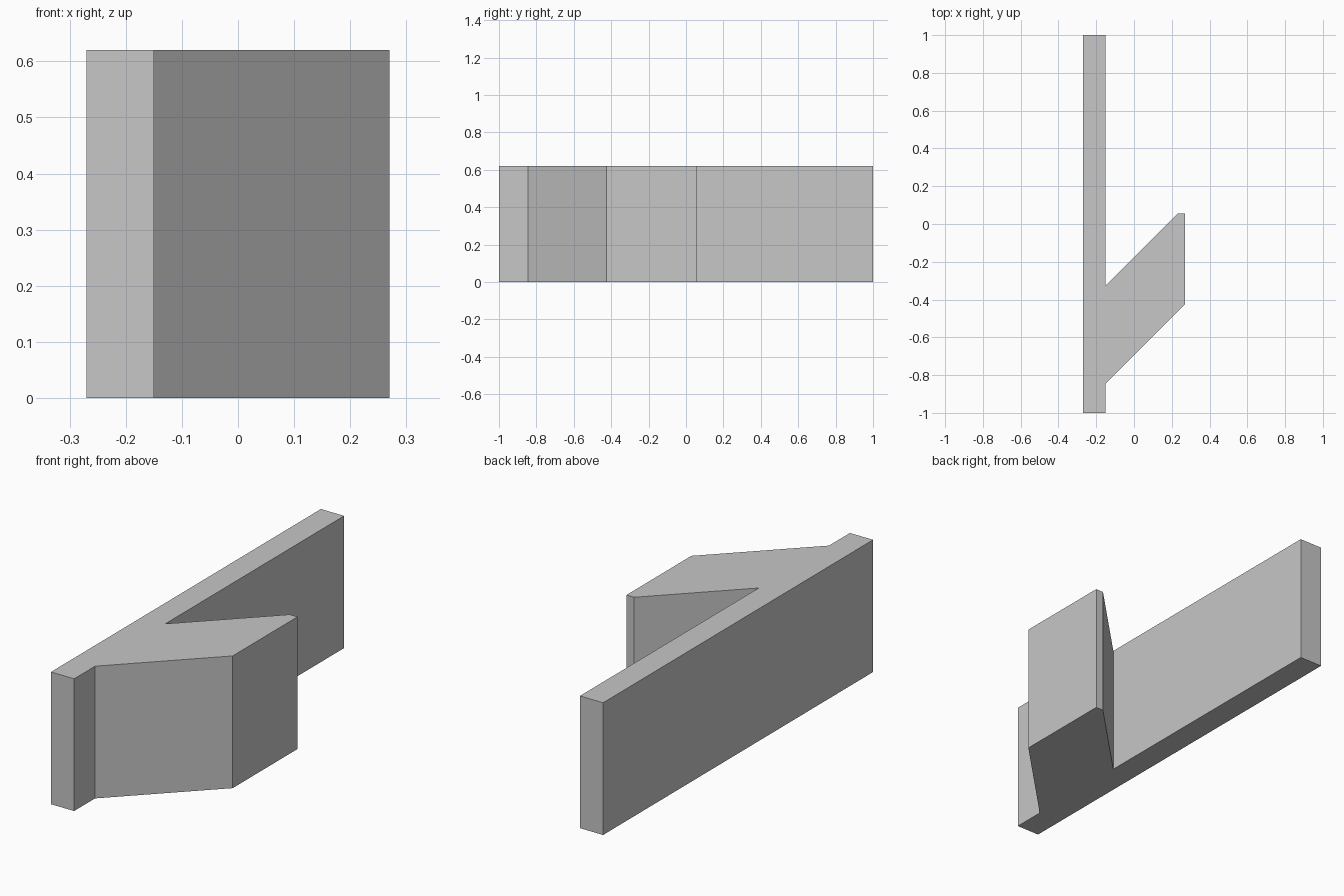
import bpy
import bmesh

cube = bpy.data.objects.get("Cube")
if cube:
    bpy.data.objects.remove(cube, do_unlink=True)

HEIGHT = 0.62

# Single flat grey
grey = bpy.data.materials.new("light_grey")
grey.use_nodes = True
colour = (0.57, 0.57, 0.57, 1)
grey.diffuse_color = colour
grey.node_tree.nodes["Principled BSDF"].inputs["Base Color"].default_value = colour

# Plan outline: long flat plate with a slanted hook on its +x side
outline = [
    (-0.27, -1.0), (-0.15, -1.0),               # front end of plate
    (-0.15, -0.845), (0.27, -0.425),            # slanted front of hook
    (0.27, 0.055), (0.23, 0.055),               # hook tip
    (-0.15, -0.325),                            # notch behind hook
    (-0.15, 1.0), (-0.27, 1.0),                 # back end of plate
]

# Extrude the outline upward into one solid
bm = bmesh.new()
base = bm.faces.new([bm.verts.new((x, y, 0)) for x, y in outline])
result = bmesh.ops.extrude_face_region(bm, geom=[base], use_keep_orig=True)
top = [g for g in result["geom"] if isinstance(g, bmesh.types.BMVert)]
bmesh.ops.translate(bm, vec=(0, 0, HEIGHT), verts=top)
bmesh.ops.recalc_face_normals(bm, faces=bm.faces)

mesh = bpy.data.meshes.new("hooked_plate")
bm.to_mesh(mesh)
bm.free()
mesh.materials.append(grey)
plate = bpy.data.objects.new("hooked_plate", mesh)
bpy.context.scene.collection.objects.link(plate)
